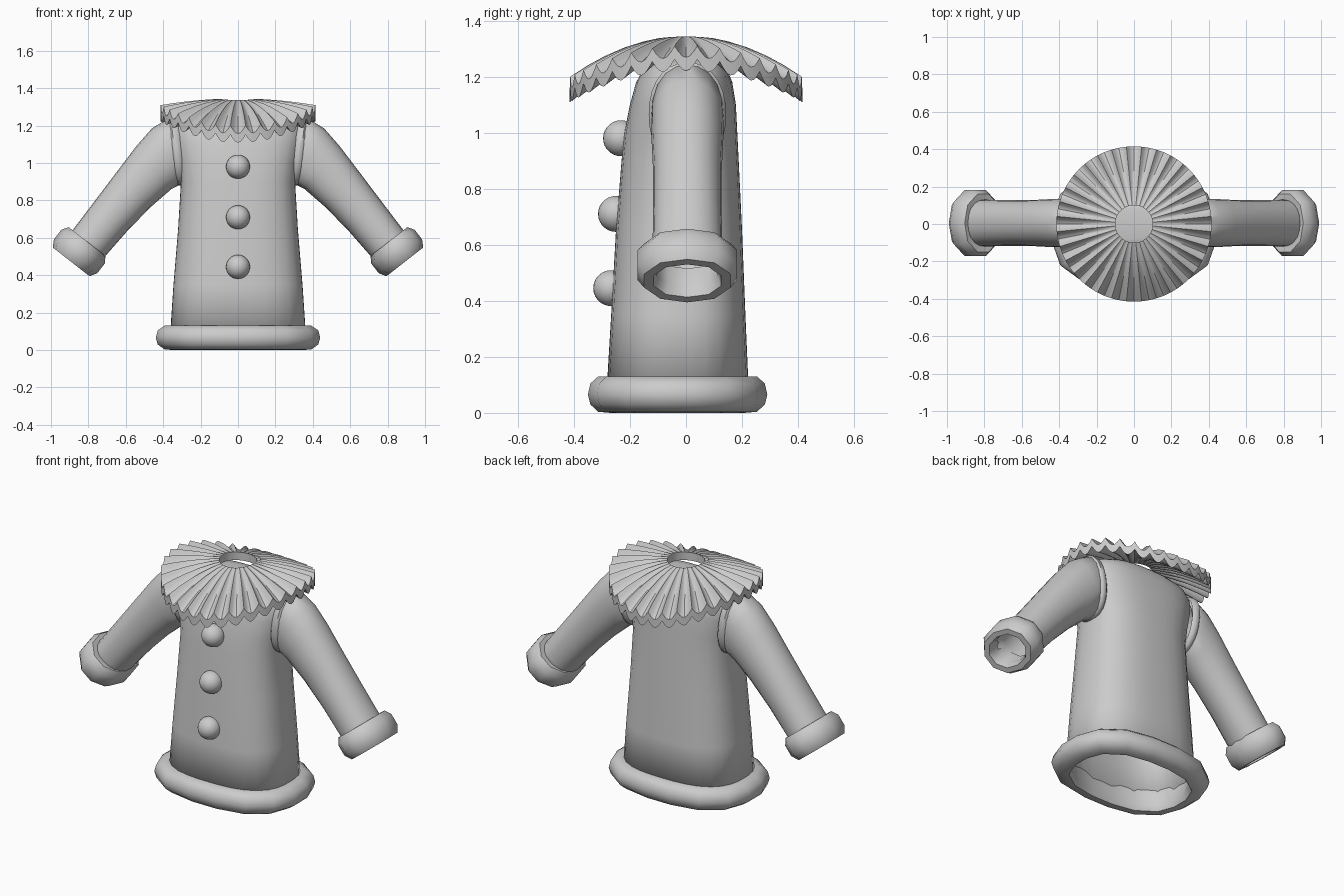
import bpy, bmesh
from math import sin, cos, pi, radians
from mathutils import Vector, Matrix

cube = bpy.data.objects.get("Cube")
if cube:
    bpy.data.objects.remove(cube, do_unlink=True)

GREY = (0.6, 0.6, 0.6, 1)
mat = bpy.data.materials.new("plain grey cloth")
mat.use_nodes = True
mat.diffuse_color = GREY
mat.node_tree.nodes["Principled BSDF"].inputs["Base Color"].default_value = GREY


def finish(name, bm, angle=50):
    """Turn a bmesh into a smooth shaded object."""
    bmesh.ops.recalc_face_normals(bm, faces=bm.faces)
    mesh = bpy.data.meshes.new(name)
    bm.to_mesh(mesh)
    bm.free()
    mesh.materials.append(mat)
    obj = bpy.data.objects.new(name, mesh)
    bpy.context.collection.objects.link(obj)
    bpy.ops.object.select_all(action="DESELECT")
    obj.select_set(True)
    bpy.context.view_layer.objects.active = obj
    bpy.ops.object.shade_smooth_by_angle(angle=radians(angle))
    return obj


def loft(rings, loop=False, cap_end=False):
    """Skin closed rings of points; loop joins the last ring to the first."""
    bm = bmesh.new()
    rows = [[bm.verts.new(p) for p in ring] for ring in rings]
    pairs = list(zip(rows, rows[1:]))
    if loop:
        pairs.append((rows[-1], rows[0]))
    for a, b in pairs:
        n = len(a)
        for i in range(n):
            bm.faces.new((a[i], a[(i + 1) % n], b[(i + 1) % n], b[i]))
    if cap_end:
        bm.faces.new(rows[-1])
    return bm


def oval(a, b, n, power=2, shift=0):
    """Rounded rectangle outline in the plane, half sizes a and b."""
    pts = []
    for i in range(n):
        t = 2 * pi * (i + shift) / n
        c, s = cos(t), sin(t)
        k = (abs(c) ** power + abs(s) ** power) ** (-1 / power)
        pts.append((a * c * k, b * s * k))
    return pts


def solidify(obj, thickness):
    mod = obj.modifiers.new("cloth thickness", "SOLIDIFY")
    mod.thickness = thickness
    mod.offset = -1


# Coat body: height, half width, front y, back y
sections = [(0.05, 0.365, -0.285, 0.225), (0.35, 0.345, -0.267, 0.212),
            (0.65, 0.32, -0.25, 0.2), (0.9, 0.305, -0.23, 0.188),
            (1.0, 0.32, -0.22, 0.183), (1.1, 0.34, -0.2, 0.178),
            (1.18, 0.345, -0.178, 0.165), (1.23, 0.32, -0.15, 0.145),
            (1.26, 0.25, -0.12, 0.12), (1.27, 0.12, -0.08, 0.08)]
body = loft([[(x, y + (f + b) / 2, z) for x, y in oval(w, (b - f) / 2, 32, 2.7)]
             for z, w, f, b in sections], cap_end=True)
solidify(finish("coat_body", body), 0.015)

# Padded hem: height, half width, half depth
hem = [(0.13, 0.35, 0.24), (0.13, 0.395, 0.285), (0.105, 0.432, 0.313),
       (0.065, 0.442, 0.322), (0.03, 0.432, 0.313), (0.004, 0.395, 0.285),
       (0, 0.35, 0.24), (0.03, 0.335, 0.225)]
finish("hem_trim", loft([[(x, y - 0.03, z) for x, y in oval(w, d, 16, 2.6, 0.5)]
                         for z, w, d in hem], loop=True))

# Three ball buttons
for i, (y, z) in enumerate([(-0.232, 0.98), (-0.25, 0.71), (-0.267, 0.445)]):
    bm = bmesh.new()
    bmesh.ops.create_uvsphere(bm, u_segments=24, v_segments=14, radius=0.064,
                              matrix=Matrix.Translation((0, y, z)))
    finish(f"button_{i + 1}", bm)


def tilted(x, z, angle, up, depth, n, power=2):
    """Ring across an arm whose axis drops by angle from horizontal."""
    t = radians(angle)
    u = Vector((sin(t), 0, cos(t)))
    return [Vector((x, 0.005, z)) + u * p + Vector((0, q, 0))
            for p, q in oval(up, depth, n, power)]


# Sleeves: x, z, axis drop, half height, half depth
sleeve = [(0.31, 1.065, 4, 0.16, 0.115), (0.345, 1.065, 8, 0.178, 0.128),
          (0.385, 1.035, 27, 0.168, 0.129), (0.45, 0.975, 40, 0.148, 0.128),
          (0.56, 0.855, 47, 0.13, 0.122), (0.68, 0.715, 50, 0.118, 0.122),
          (0.79, 0.58, 52, 0.112, 0.125), (0.84, 0.52, 52, 0.112, 0.125)]
# Cuff: distance along the arm, half height, half depth
cuff = [(-0.065, 0.1, 0.115), (-0.07, 0.125, 0.16), (-0.035, 0.147, 0.184),
        (0.03, 0.147, 0.184), (0.068, 0.125, 0.16), (0.068, 0.095, 0.125),
        (0.03, 0.085, 0.112)]
axis = Vector((cos(radians(52)), 0, -sin(radians(52))))

for side, name in ((1, "left"), (-1, "right")):
    flip = Matrix.Diagonal((side, 1, 1, 1))
    bm = loft([tilted(*s, 20, 2.2) for s in sleeve])
    bm.transform(flip)
    solidify(finish(f"{name}_sleeve", bm), 0.012)

    rings = []
    for d, up, depth in cuff:
        c = Vector((0.85, 0, 0.525)) + axis * d
        rings.append(tilted(c.x, c.z, 52, up, depth, 10, 2.2))
    bm = loft(rings, loop=True)
    bm.transform(flip)
    finish(f"{name}_cuff", bm)

    # Raised armhole seam
    rings = []
    for x, grow in ((0.3, 0), (0.315, 0.014), (0.34, 0.014), (0.352, 0)):
        rings.append(tilted(x, 1.065, 6, 0.172 + grow, 0.124 + grow, 28, 2.2))
    bm = loft(rings)
    bm.transform(flip)
    finish(f"{name}_armhole_seam", bm)

# Pleated collar: fluted disc, drooping to the front and back
PLEATS, STEPS = 32, 6


def collar_ring(r, drop):
    ring = []
    for i in range(PLEATS * STEPS):
        t = 2 * pi * (i / STEPS + 0.5) / PLEATS
        x, y = r * cos(t), r * sin(t)
        z = 1.345 - 0.85 * y * y - 0.2 * x * x
        flute = 0.042 * max(r - 0.1, 0) / 0.315 * sin(pi * (i % STEPS) / STEPS)
        ring.append((x, y, z - flute - drop))
    return ring


radii = (0.1, 0.15, 0.22, 0.29, 0.355, 0.415)
top = [collar_ring(r, 0) for r in radii]
under = [collar_ring(r, 0.048) for r in reversed(radii)]
finish("pleated_collar", loft(top + under, loop=True), 30)
